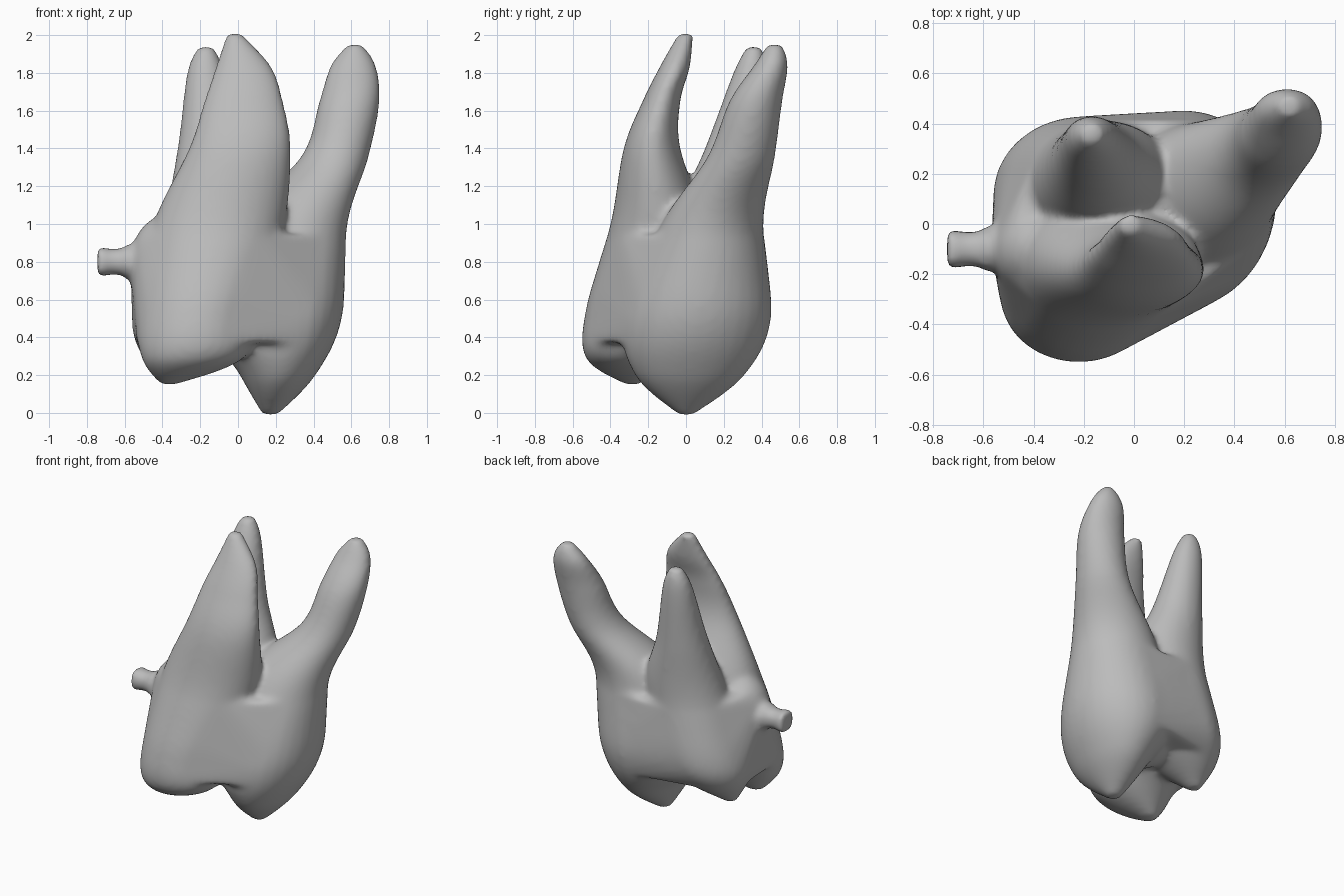
import bpy
import bmesh
import math
from mathutils import Vector

cube = bpy.data.objects.get("Cube")
if cube:
    bpy.data.objects.remove(cube, do_unlink=True)

grey = (.5, .5, .5, 1)
enamel = bpy.data.materials.new("tooth_grey")
enamel.use_nodes = True
enamel.diffuse_color = grey
enamel.node_tree.nodes["Principled BSDF"].inputs["Base Color"].default_value = grey

SIDES = 32
STEPS = 8
END_RADIUS = .04
CROWN_LOW, CROWN_HIGH = .36, .98


def spline(keys):
    """Smooth the key sections with a Catmull-Rom curve."""
    points = [Vector(key) for key in keys]
    points = points[:1] + points + points[-1:]
    result = []
    for before, start, end, after in zip(points, points[1:], points[2:], points[3:]):
        leaving = (end - before) / 2
        arriving = (after - start) / 2
        for step in range(STEPS):
            t = step / STEPS
            ease = t * t * (3 - 2 * t)
            result.append(start.lerp(end, ease)
                          + leaving * (t * (1 - t) ** 2)
                          - arriving * (t * t * (1 - t)))
    return result + [points[-1]]


def lobe(name, cusp, sections, tip):
    """Closed loft from cusp to root tip; a section is x, y, z, radius x, radius y."""
    ends = [(*end, END_RADIUS, END_RADIUS) for end in (cusp, tip)]
    rings = spline([ends[0], *sections, ends[1]])
    verts = []
    for x, y, z, radius_x, radius_y in rings:
        for side in range(SIDES):
            angle = math.tau * side / SIDES
            verts.append((x + radius_x * math.cos(angle), y + radius_y * math.sin(angle), z))
    faces = [tuple(reversed(range(SIDES))), tuple(range(len(verts) - SIDES, len(verts)))]
    for start in range(0, len(verts) - SIDES, SIDES):
        for side in range(SIDES):
            low = start + side
            beside = start + (side + 1) % SIDES
            faces.append((low, beside, beside + SIDES, low + SIDES))
    mesh = bpy.data.meshes.new(name)
    mesh.from_pydata(verts, [], faces)
    obj = bpy.data.objects.new(name, mesh)
    bpy.context.collection.objects.link(obj)
    return obj


def blob(name, centre, radii):
    """Ellipsoid used to fill out the crown."""
    bpy.ops.mesh.primitive_uv_sphere_add(segments=SIDES, ring_count=SIDES, location=centre)
    obj = bpy.context.object
    obj.name = name
    obj.scale = radii
    return obj


def peg(name, outer, inner, radius):
    """Cylinder lying along x."""
    bpy.ops.mesh.primitive_cylinder_add(
        vertices=SIDES, radius=radius, depth=inner - outer,
        location=((outer + inner) / 2, -.1, .8), rotation=(0, math.pi / 2, 0))
    obj = bpy.context.object
    obj.name = name
    return obj


def wrap(name, sources):
    """Convex hull around the crown height of the given parts."""
    bpy.context.view_layer.update()
    bm = bmesh.new()
    for source in sources:
        for vert in source.data.vertices:
            point = source.matrix_world @ vert.co
            if CROWN_LOW < point.z < CROWN_HIGH:
                bm.verts.new(point)
    hull = bmesh.ops.convex_hull(bm, input=bm.verts)
    inside = set(hull["geom_interior"]) | set(hull["geom_unused"])
    bmesh.ops.delete(bm, geom=[v for v in inside if isinstance(v, bmesh.types.BMVert)],
                     context='VERTS')
    bmesh.ops.recalc_face_normals(bm, faces=bm.faces)
    mesh = bpy.data.meshes.new(name)
    bm.to_mesh(mesh)
    bm.free()
    obj = bpy.data.objects.new(name, mesh)
    bpy.context.collection.objects.link(obj)
    return obj


# Each lobe runs from its chewing cusp up to its root tip
parts = [
    lobe("front_lobe_and_root", (-.37, -.28, .15), [
        (-.24, -.32, .29, .27, .21),
        (-.2, -.2, .55, .34, .33),
        (-.1, -.15, 1, .35, .25),
        (.01, -.18, 1.4, .27, .15),
        (.03, -.13, 1.65, .21, .1),
        (.03, -.06, 1.83, .15, .08)], (-.02, 0, 2.01)),
    lobe("back_outer_lobe_and_root", (.17, 0, -.01), [
        (.21, .02, .2, .2, .29),
        (.2, .06, .5, .35, .39),
        (.28, .14, 1, .3, .27),
        (.51, .29, 1.35, .18, .18),
        (.59, .37, 1.65, .16, .14),
        (.61, .45, 1.84, .12, .09)], (.62, .47, 1.95)),
    lobe("back_inner_lobe_and_root", (-.43, .1, .23), [
        (-.25, .12, .5, .31, .29),
        (-.12, .17, 1, .28, .24),
        (-.15, .26, 1.4, .17, .16),
        (-.17, .34, 1.8, .1, .09)], (-.17, .36, 1.94)),
    blob("peg_shoulder", (-.37, -.1, .8), (.2, .19, .25)),
]

# Crown body bridging the lobes, with the saddle between the roots
parts.append(wrap("crown_body", parts))
parts.append(blob("root_saddle", (.06, .06, .7), (.4, .3, .44)))

# Side peg with a flared end
parts += [
    peg("peg_collar", -.6, -.5, .09),
    peg("peg_stem", -.74, -.5, .07),
    peg("peg_rim", -.745, -.7, .08),
]

# Fuse everything into one soft surface
bpy.ops.object.select_all(action='DESELECT')
for part in parts:
    part.select_set(True)
bpy.context.view_layer.objects.active = parts[0]
bpy.ops.object.join()
tooth = bpy.context.object
tooth.name = "molar_tooth"
remesh = tooth.modifiers.new("fuse", 'REMESH')
remesh.mode = 'VOXEL'
remesh.voxel_size = .018
soften = tooth.modifiers.new("soften", 'SMOOTH')
soften.iterations = 12
for modifier in ("fuse", "soften"):
    bpy.ops.object.modifier_apply(modifier=modifier)
tooth.data.materials.clear()
tooth.data.materials.append(enamel)
bpy.ops.object.shade_smooth()
